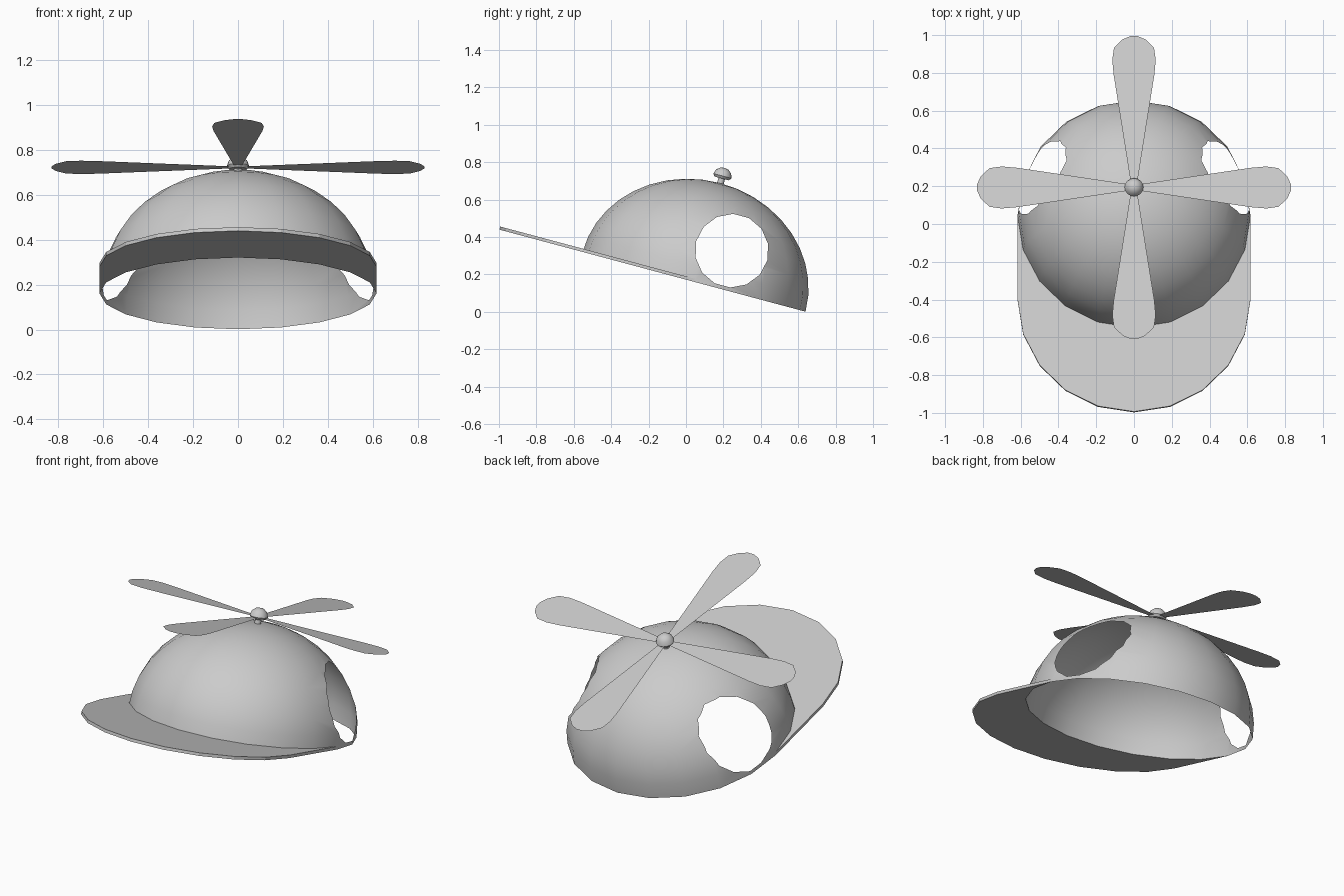
import bpy, bmesh
from math import sin, cos, pi, radians
from mathutils import Matrix, Vector

if "Cube" in bpy.data.objects:
    bpy.data.objects.remove(bpy.data.objects["Cube"])

# The whole cap is built upright, then tilted back by 15 degrees
TILT = Matrix.Translation((0, 0.043, 0.161)) @ Matrix.Rotation(radians(-15), 4, 'X')
R, H, SEG = 0.617, 0.546, 20          # dome radius, dome height, sides


def make(name, verts, faces):
    me = bpy.data.meshes.new(name)
    me.from_pydata(verts, [], faces)
    bm = bmesh.new()
    bm.from_mesh(me)
    bmesh.ops.remove_doubles(bm, verts=bm.verts, dist=1e-5)
    bmesh.ops.recalc_face_normals(bm, faces=bm.faces)
    bm.to_mesh(me)
    bm.free()
    ob = bpy.data.objects.new(name, me)
    bpy.context.collection.objects.link(ob)
    return ob


def activate(ob):
    bpy.ops.object.select_all(action='DESELECT')
    ob.select_set(True)
    bpy.context.view_layer.objects.active = ob


def smooth(ob, angle):
    activate(ob)
    bpy.ops.object.shade_smooth_by_angle(angle=radians(angle))


def lathe(name, profile, seg):
    """Revolve (radius, z) points round z, closing both ends."""
    n = len(profile)
    verts = [(r * cos(2 * pi * s / seg), r * sin(2 * pi * s / seg), z)
             for s in range(seg) for r, z in profile]
    faces = [(s * n + i, (s + 1) % seg * n + i, (s + 1) % seg * n + i + 1, s * n + i + 1)
             for s in range(seg) for i in range(n - 1)]
    faces.append([s * n for s in range(seg)])
    return make(name, verts, faces)


# Dome: half ellipsoid, closed for now so the ear holes cut cleanly
RINGS = 10
dome = lathe("dome", [(R * cos(pi / 2 * i / RINGS), H * sin(pi / 2 * i / RINGS))
                      for i in range(RINGS + 1)], SEG)

# Ear holes: one cutter through both sides
bpy.ops.mesh.primitive_cylinder_add(vertices=14, radius=0.197, depth=2,
                                    location=(0, 0.152, 0.213), rotation=(0, pi / 2, 0))
cutter = bpy.context.object
cutter.name = "ear_hole_cutter"
cutter.hide_render = True
mod = dome.modifiers.new("ear_holes", 'BOOLEAN')
mod.operation, mod.solver, mod.object = 'DIFFERENCE', 'EXACT', cutter
activate(dome)
bpy.ops.object.modifier_apply(modifier=mod.name)
bpy.data.objects.remove(cutter)

# Keep only the shell: drop the floor and the tunnel walls
bm = bmesh.new()
bm.from_mesh(dome.data)
inside = []
for f in bm.faces:
    c = f.calc_center_median()
    if (c.x / R) ** 2 + (c.y / R) ** 2 + (c.z / H) ** 2 < 0.88 or f.normal.z < -0.9:
        inside.append(f)
bmesh.ops.delete(bm, geom=inside, context='FACES')
bm.to_mesh(dome.data)
bm.free()
smooth(dome, 50)

# Brim: front half of the dome rim pushed forward, as a thin slab
ring = [(R * cos(pi + 2 * pi * i / SEG), R * sin(pi + 2 * pi * i / SEG))
        for i in range(SEG // 2 + 1)]
n = len(ring)
verts = [(x, y - d, z) for z in (0, 0.017) for d in (0, 0.46) for x, y in ring]
faces = []
for i in range(n - 1):
    for a, b in ((0, n), (n, 3 * n), (3 * n, 2 * n), (2 * n, 0)):
        faces.append((a + i, a + i + 1, b + i + 1, b + i))
for i in (0, n - 1):
    faces.append((i, n + i, 3 * n + i, 2 * n + i))
brim = make("brim", verts, faces)

# Propeller: four flat blades from one half outline
half = [(0.02, 0.016), (0.62, 0.108), (0.70, 0.115), (0.765, 0.106), (0.812, 0.06), (0.83, 0.018)]
outline = half + [(r, -w) for r, w in reversed(half)]
verts, faces = [], []
for k in range(4):
    turn = Matrix.Rotation(k * pi / 2, 3, 'Z')
    faces.append(range(len(verts), len(verts) + len(outline)))
    verts += [turn @ Vector((r, w, 0.581)) for r, w in outline]
blades = make("propeller_blades", verts, faces)

# Pin and rounded knob holding the propeller
knob = lathe("propeller_knob", [(0.018, 0.53), (0.018, 0.572), (0.04, 0.572), (0.05, 0.586),
                                (0.042, 0.61), (0.023, 0.626), (0, 0.631)], 16)
smooth(knob, 50)

for ob in (dome, brim, blades, knob):
    ob.matrix_world = TILT
